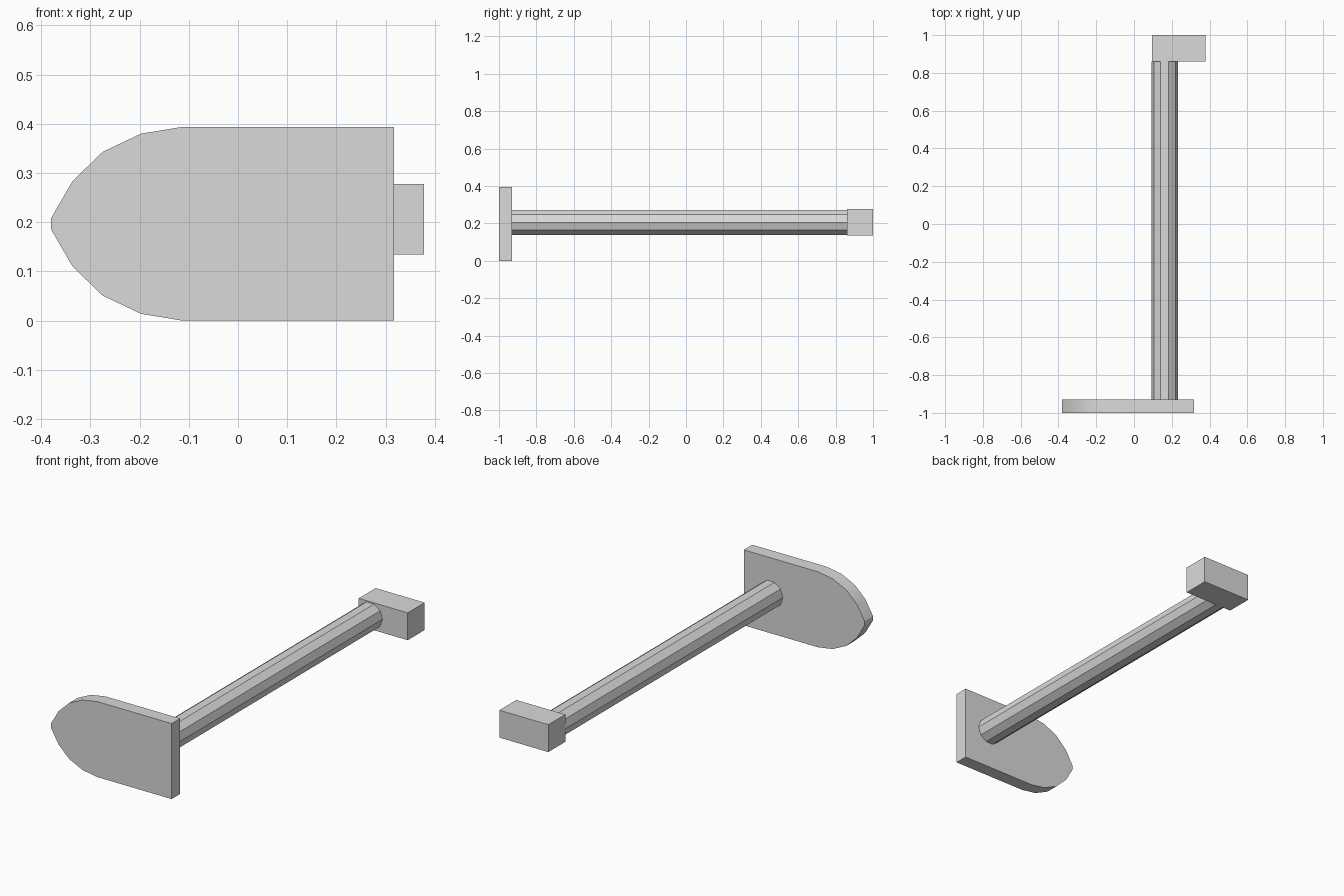
import bpy, bmesh, math
from mathutils import Matrix

cube = bpy.data.objects.get("Cube")
if cube:
    bpy.data.objects.remove(cube, do_unlink=True)

grey = bpy.data.materials.new("light grey")
grey.use_nodes = True
colour = (0.7, 0.7, 0.7, 1)
grey.diffuse_color = colour
grey.node_tree.nodes["Principled BSDF"].inputs["Base Color"].default_value = colour


def prism(name, outline, y0, y1):
    """Extrude an (x, z) outline from y0 to y1."""
    bm = bmesh.new()
    face = bm.faces.new([bm.verts.new((x, y0, z)) for x, z in outline])
    top = bmesh.ops.extrude_face_region(bm, geom=[face])["geom"]
    moved = [v for v in top if isinstance(v, bmesh.types.BMVert)]
    bmesh.ops.translate(bm, verts=moved, vec=(0, y1 - y0, 0))
    bmesh.ops.recalc_face_normals(bm, faces=bm.faces)
    mesh = bpy.data.meshes.new(name)
    bm.to_mesh(mesh)
    bm.free()
    mesh.materials.append(grey)
    obj = bpy.data.objects.new(name, mesh)
    bpy.context.collection.objects.link(obj)
    return obj


# Blade: upper half of the outline, mirrored about its middle height
middle = 0.197
upper = [(0.317, 0.197), (-0.112, 0.197), (-0.197, 0.183), (-0.275, 0.146),
         (-0.336, 0.087), (-0.38, 0.011)]
outline = [(x, middle + h) for x, h in upper]
outline += [(x, middle - h) for x, h in reversed(upper)]
blade = prism("blade", outline, -1, -0.93)

# Shaft: ten-sided rod
radius = 0.07
ring = [(0.162 + radius * math.cos(math.tau * i / 10),
         0.205 + radius * math.sin(math.tau * i / 10)) for i in range(10)]
prism("shaft", ring, -0.93, 0.86)

# Handle: offset block at the back end
prism("handle", [(0.095, 0.135), (0.378, 0.135), (0.378, 0.278), (0.095, 0.278)], 0.86, 1)

# Soften the curved rim of the blade
bpy.ops.object.select_all(action="DESELECT")
blade.select_set(True)
bpy.context.view_layer.objects.active = blade
bpy.ops.object.shade_smooth_by_angle(angle=math.radians(30))
